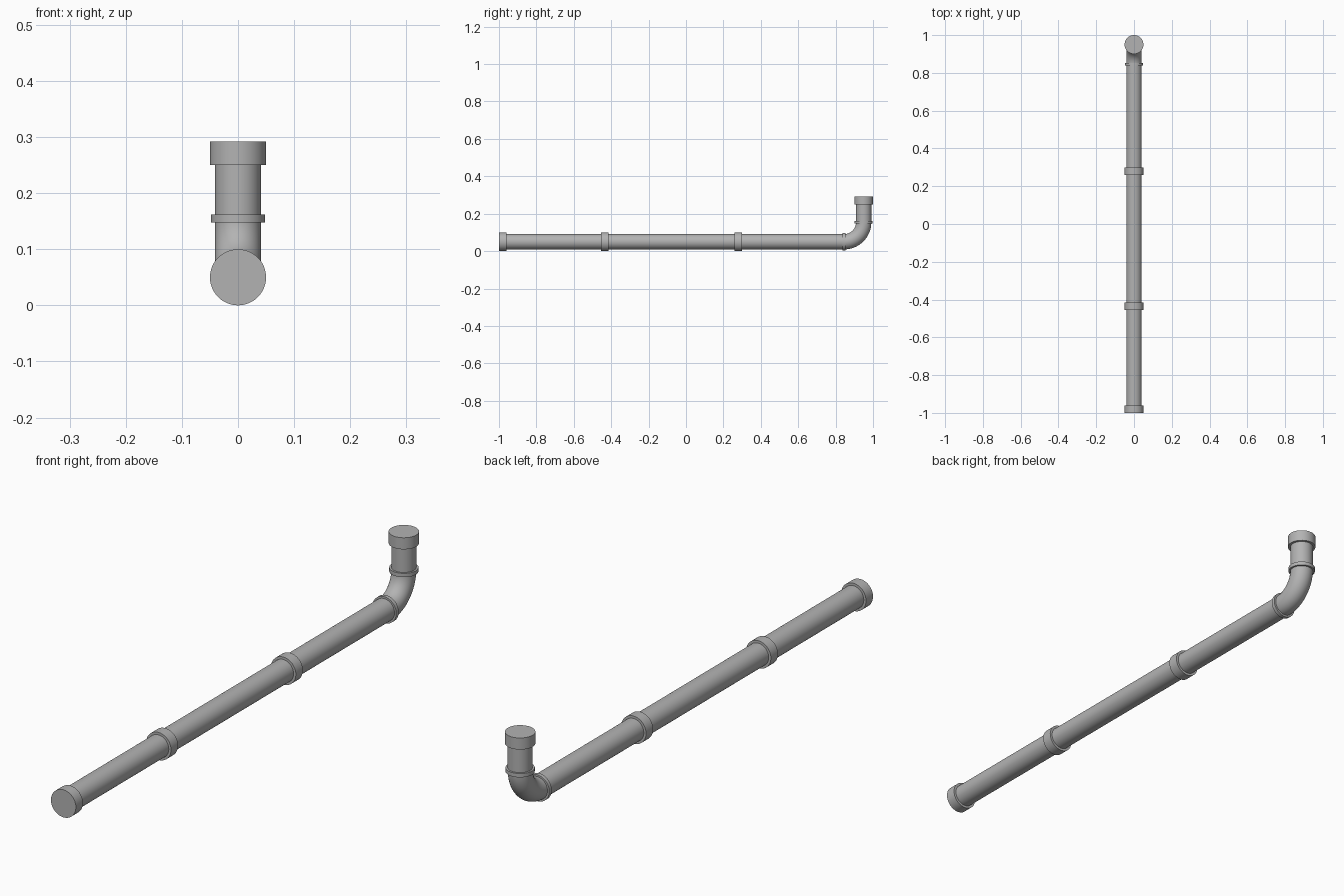
import bpy, bmesh, math
from mathutils import Matrix, Vector

if "Cube" in bpy.data.objects:
    bpy.data.objects.remove(bpy.data.objects["Cube"], do_unlink=True)

GREY = (0.45, 0.45, 0.45, 1)
metal = bpy.data.materials.new("pipe_grey")
metal.use_nodes = True
metal.diffuse_color = GREY
metal.node_tree.nodes["Principled BSDF"].inputs["Base Color"].default_value = GREY

AXIS_Z = 0.05      # height of the horizontal run
AXIS_Y = 0.95      # position of the upright run
BEND = 0.105       # elbow centreline radius
PIPE, COLLAR, CAP = 0.041, 0.048, 0.05
SIDES = 48
LAY_DOWN = Matrix.Rotation(math.radians(90), 4, "X")


def finish(name, bm):
    mesh = bpy.data.meshes.new(name)
    bmesh.ops.recalc_face_normals(bm, faces=bm.faces)
    bm.to_mesh(mesh)
    bm.free()
    obj = bpy.data.objects.new(name, mesh)
    bpy.context.collection.objects.link(obj)
    mesh.materials.append(metal)
    bpy.ops.object.select_all(action="DESELECT")
    obj.select_set(True)
    bpy.context.view_layer.objects.active = obj
    bpy.ops.object.shade_smooth_by_angle(angle=math.radians(35))


def cylinder(name, radius, start, end, upright=False):
    """Capped cylinder between two positions along the lying or upright run."""
    mid = (start + end) / 2
    if upright:
        place = Matrix.Translation((0, AXIS_Y, mid))
    else:
        place = Matrix.Translation((0, mid, AXIS_Z)) @ LAY_DOWN
    bm = bmesh.new()
    bmesh.ops.create_cone(bm, cap_ends=True, segments=SIDES, radius1=radius,
                          radius2=radius, depth=end - start, matrix=place)
    finish(name, bm)


# Horizontal run with its end cap and couplings
bend_y = AXIS_Y - BEND
bend_z = AXIS_Z + BEND
cylinder("horizontal_pipe", PIPE, -0.98, bend_y)
cylinder("front_end_cap", CAP, -1.0, -0.96)
cylinder("front_coupling", CAP, -0.455, -0.415)
cylinder("rear_coupling", CAP, 0.26, 0.30)
cylinder("elbow_lower_collar", COLLAR, bend_y - 0.007, bend_y + 0.007)

# Quarter-turn elbow, a circle spun about the bend centre
bm = bmesh.new()
ring = bmesh.ops.create_circle(bm, segments=SIDES, radius=PIPE,
                               matrix=Matrix.Translation((0, bend_y, AXIS_Z)) @ LAY_DOWN)
bmesh.ops.spin(bm, geom=ring["verts"] + list(bm.edges), cent=Vector((0, bend_y, bend_z)),
               axis=(1, 0, 0), angle=math.radians(90), steps=16)
finish("elbow", bm)

# Upright run with its collar and top cap
cylinder("upright_pipe", PIPE, bend_z, 0.27, upright=True)
cylinder("elbow_upper_collar", COLLAR, bend_z - 0.007, bend_z + 0.007, upright=True)
cylinder("top_cap", CAP, 0.25, 0.292, upright=True)
